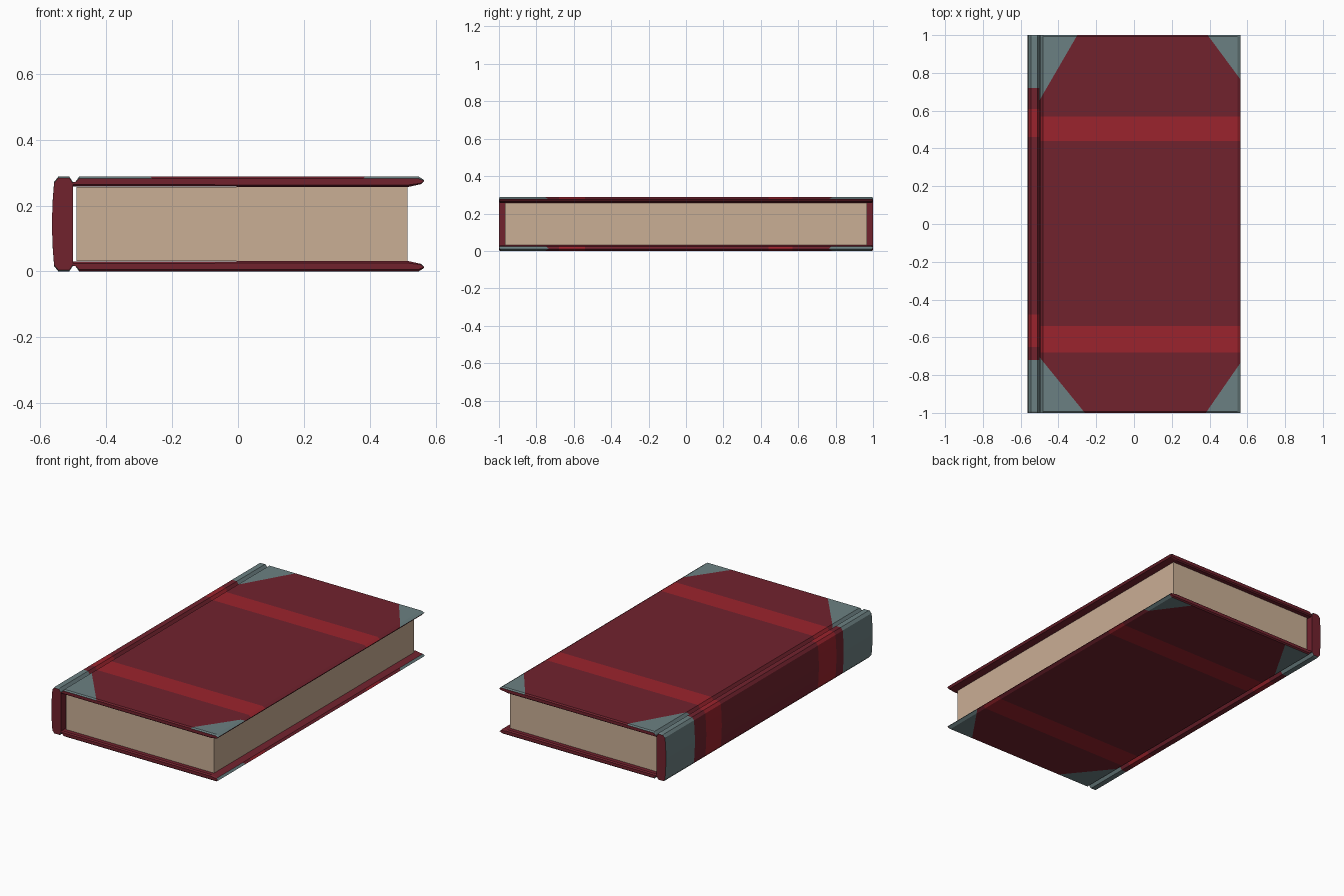
import bpy, bmesh
from mathutils import Vector

if "Cube" in bpy.data.objects:
    bpy.data.objects.remove(bpy.data.objects["Cube"])

H = 0.288  # book thickness


def material(name, rgb):
    m = bpy.data.materials.new(name)
    m.diffuse_color = (*rgb, 1)
    m.use_nodes = True
    m.node_tree.nodes["Principled BSDF"].inputs["Base Color"].default_value = m.diffuse_color
    return m


CLOTH = material("dark_red_cloth", (0.165, 0.016, 0.027))
BAND = material("bright_red_band", (0.33, 0.017, 0.026))
CORNER = material("grey_teal_corner", (0.148, 0.216, 0.223))
PAPER = material("tan_paper", (0.59, 0.425, 0.3))


def loft(name, profile, mid_z, shrink, cuts, rule):
    """Run an xz profile along y with chamfered ends, cut it, colour it by rule."""
    bm = bmesh.new()
    rings = []
    for y, s in ((-1, shrink), (-0.992, 1), (0.992, 1), (1, shrink)):
        rings.append([bm.verts.new((x, y, mid_z + (z - mid_z) * s)) for x, z in profile])
    n = len(profile)
    for a, b in zip(rings, rings[1:]):
        for i in range(n):
            j = (i + 1) % n
            bm.faces.new((a[i], a[j], b[j], b[i]))
    bm.faces.new(rings[0])
    bm.faces.new(rings[-1])
    bmesh.ops.recalc_face_normals(bm, faces=bm.faces)
    for co, no in cuts:
        bmesh.ops.bisect_plane(bm, geom=bm.verts[:] + bm.edges[:] + bm.faces[:],
                               plane_co=co, plane_no=no, dist=1e-5)
    bm.normal_update()
    for f in bm.faces:
        f.material_index = rule(f.calc_center_median(), f.normal)
    me = bpy.data.meshes.new(name)
    bm.to_mesh(me)
    bm.free()
    for m in (CLOTH, BAND, CORNER):
        me.materials.append(m)
    ob = bpy.data.objects.new(name, me)
    bpy.context.collection.objects.link(ob)
    return ob


def y_cuts(values):
    return [(Vector((0, y, 0)), Vector((0, 1, 0))) for y in values]


def in_bands(y, bands):
    return any(lo < y < hi for lo, hi in bands)


# Corner patches: diagonal planes whose normals point to the book corner
corner_planes = []
for ax, bx, by in ((-0.30, -0.48, 0.69), (0.39, 0.56, 0.77),
                   (-0.26, -0.48, -0.73), (0.38, 0.56, -0.74)):
    a, b = Vector((ax, 1 if by > 0 else -1, 0)), Vector((bx, by, 0))
    no = Vector((a.y - b.y, b.x - a.x, 0)).normalized()
    if no.dot(Vector((bx, a.y, 0)) - a) < 0:
        no.negate()
    corner_planes.append((a, no))

# Cover boards
BOARD_BANDS = ((-0.68, -0.54), (0.44, 0.57))
board = [(-0.50, 0.258), (-0.50, 0.270), (-0.494, 0.270), (-0.482, 0.288), (0.548, 0.288),
         (0.565, 0.277), (0.555, 0.265), (0.515, 0.256)]


def board_rule(side):
    def rule(c, n):
        outer = n.z * side > 0.3
        if side < 0:  # lower board: plain ends, coloured fore edge
            outer = (outer or n.x > 0.3) and abs(n.y) < 0.3
        if not outer:
            return 0
        if any((c - co).dot(no) > 0 for co, no in corner_planes):
            return 2
        return 1 if c.x > -0.49 and in_bands(c.y, BOARD_BANDS) else 0
    return rule


board_cuts = y_cuts([y for b in BOARD_BANDS for y in b]) + corner_planes
loft("top_cover", board, 0.272, 0.6, board_cuts, board_rule(1))
loft("bottom_cover", [(x, H - z) for x, z in board], H - 0.272, 0.6,
     board_cuts, board_rule(-1))

# Rounded spine
SPINE_BANDS = ((-0.65, -0.48), (0.46, 0.61))
half = [(-0.50, 0.270), (-0.512, 0.288), (-0.545, 0.288), (-0.558, 0.272), (-0.562, 0.22)]
spine = half + [(-0.565, H / 2)] + [(x, H - z) for x, z in reversed(half)]


def spine_rule(c, n):
    if abs(n.y) > 0.5 or n.x > 0.95:
        return 0
    if abs(c.y) > 0.72:
        return 2
    return 1 if c.x < -0.506 and in_bands(c.y, SPINE_BANDS) else 0


loft("spine", spine, H / 2, 0.97,
     y_cuts([-0.72, 0.72] + [y for b in SPINE_BANDS for y in b]), spine_rule)

# Page block
bpy.ops.mesh.primitive_cube_add(size=1, location=(0.0125, 0, H / 2))
pages = bpy.context.object
pages.name = "page_block"
pages.scale = (1.005, 1.935, 0.226)
pages.data.materials.append(PAPER)
